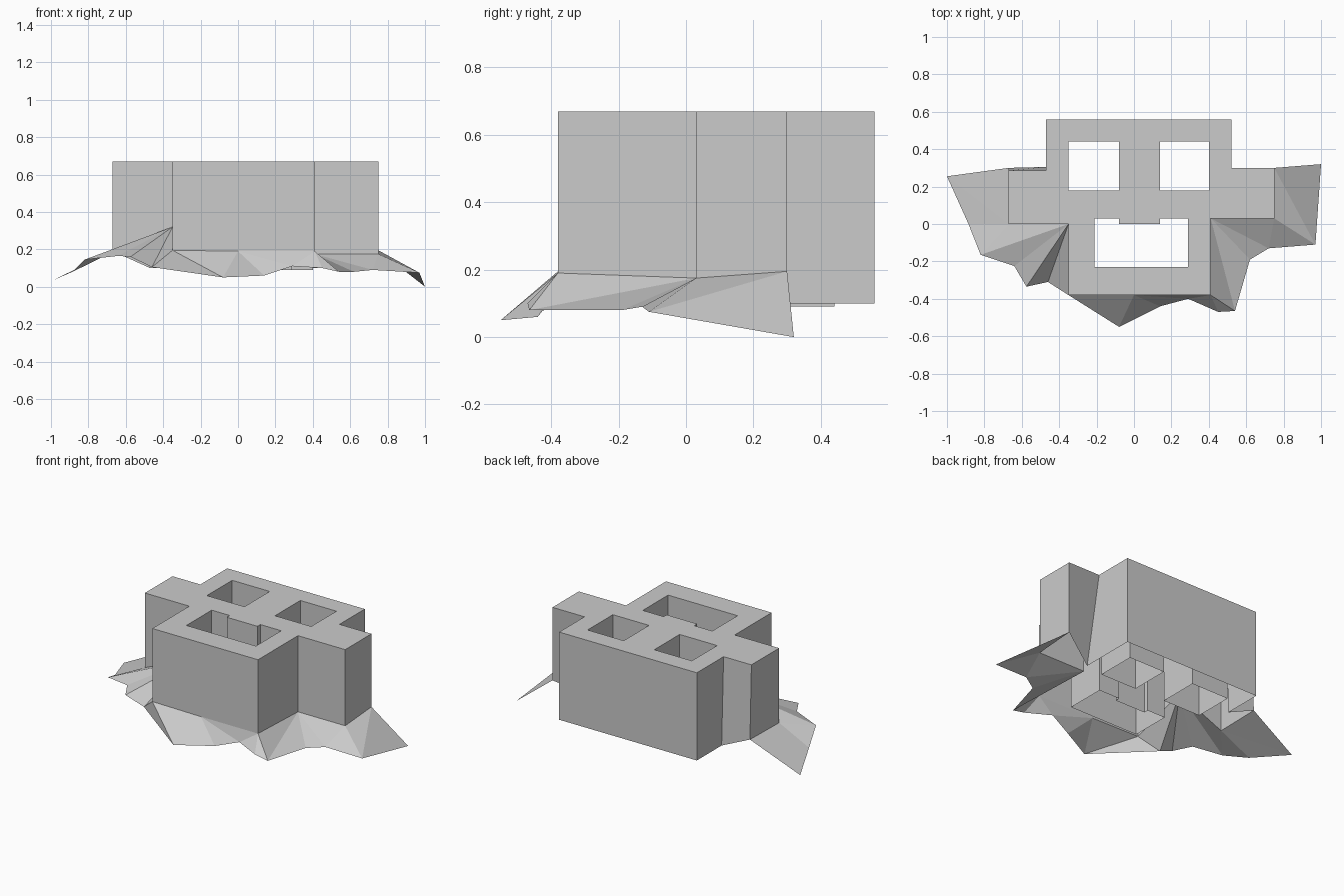
import bpy, bmesh

if "Cube" in bpy.data.objects:
    bpy.data.objects.remove(bpy.data.objects["Cube"])

TOP = 0.67


def finish(bm, name):
    mesh = bpy.data.meshes.new(name)
    bm.to_mesh(mesh)
    bm.free()
    obj = bpy.data.objects.new(name, mesh)
    bpy.context.collection.objects.link(obj)
    return obj


def wall_loop(bm, top, bottom):
    """Ring of walls between two matching loops; returns the top edges."""
    t = [bm.verts.new((x, y, TOP)) for x, y in top]
    b = [bm.verts.new(p) for p in bottom]
    n = len(t)
    for i in range(n):
        j = (i + 1) % n
        bm.faces.new((b[i], b[j], t[j], t[i]))
    return [bm.edges.get((t[i], t[(i + 1) % n])) for i in range(n)]


def rect(x0, x1, y0, y1):
    return [(x0, y0), (x1, y0), (x1, y1), (x0, y1)]


# Outer walls: roof corners, and the feet where they meet the ground
roof = [(-.35, -.38), (0, -.38), (.41, -.38), (.41, .03), (.75, .03), (.75, .30),
        (.52, .30), (.52, .56), (-.47, .56), (-.47, .285), (-.67, .285),
        (-.67, 0), (-.35, 0)]
feet = [(-.35, -.38, .195), (0, -.38, .19), (.41, -.38, .19), (.41, .03, .175),
        (.75, .03, .175), (.75, .30, .195), (.52, .19, .10), (.52, .56, .10),
        (-.47, .56, .10), (-.47, .305, .10), (-.67, .30, .19), (-.67, 0, .185),
        (-.35, 0, .32)]

# Open courtyards, the front one with a shallow pilaster
courts = [rect(-.35, -.08, .18, .44), rect(.14, .40, .18, .44),
          [(-.21, -.23), (.29, -.23), (.29, .03), (.14, .03), (.14, 0),
           (-.08, 0), (-.08, .03), (-.21, .03)]]

bm = bmesh.new()
edges = wall_loop(bm, roof, feet)
for c in courts:
    c = c[::-1]
    edges += wall_loop(bm, c, [(x, y, .09) for x, y in c])

# Flat roof filled around the courtyards
bmesh.ops.triangle_fill(bm, edges=edges, use_beauty=True, normal=(0, 0, 1))
bmesh.ops.recalc_face_normals(bm, faces=bm.faces)
roof_face = max(bm.faces, key=lambda f: f.calc_center_median().z)
if roof_face.normal.z < 0:
    bmesh.ops.reverse_faces(bm, faces=bm.faces)
finish(bm, "building")

# Rocky skirt: each wall foot fans out to the next points of the ragged rim
rim_start = (-1, .255, .03)
skirt = [
    ((-.67, .30, .19), []),
    ((-.67, 0, .185), [(-.885, 0, .08), (-.82, -.165, .145)]),
    ((-.35, 0, .32), [(-.64, -.225, .165), (-.575, -.335, .16), (-.46, -.31, .105)]),
    ((-.35, -.38, .195), [(-.08, -.55, .05)]),
    ((0, -.38, .19), [(.14, -.44, .06), (.29, -.40, .11)]),
    ((.41, -.38, .19), [(.45, -.47, .10), (.54, -.465, .08)]),
    ((.41, .03, .175), [(.62, -.19, .08), (.72, -.13, .09)]),
    ((.75, .03, .175), [(.97, -.11, .075)]),
    ((.75, .30, .195), [(1, .32, 0)]),
]
bm = bmesh.new()
rim = bm.verts.new(rim_start)
prev = None
for foot, fan in skirt:
    v = bm.verts.new(foot)
    if prev:
        bm.faces.new((prev, rim, v))
    for p in fan:
        nxt = bm.verts.new(p)
        bm.faces.new((v, rim, nxt))
        rim = nxt
    prev = v
finish(bm, "rocky_skirt")
